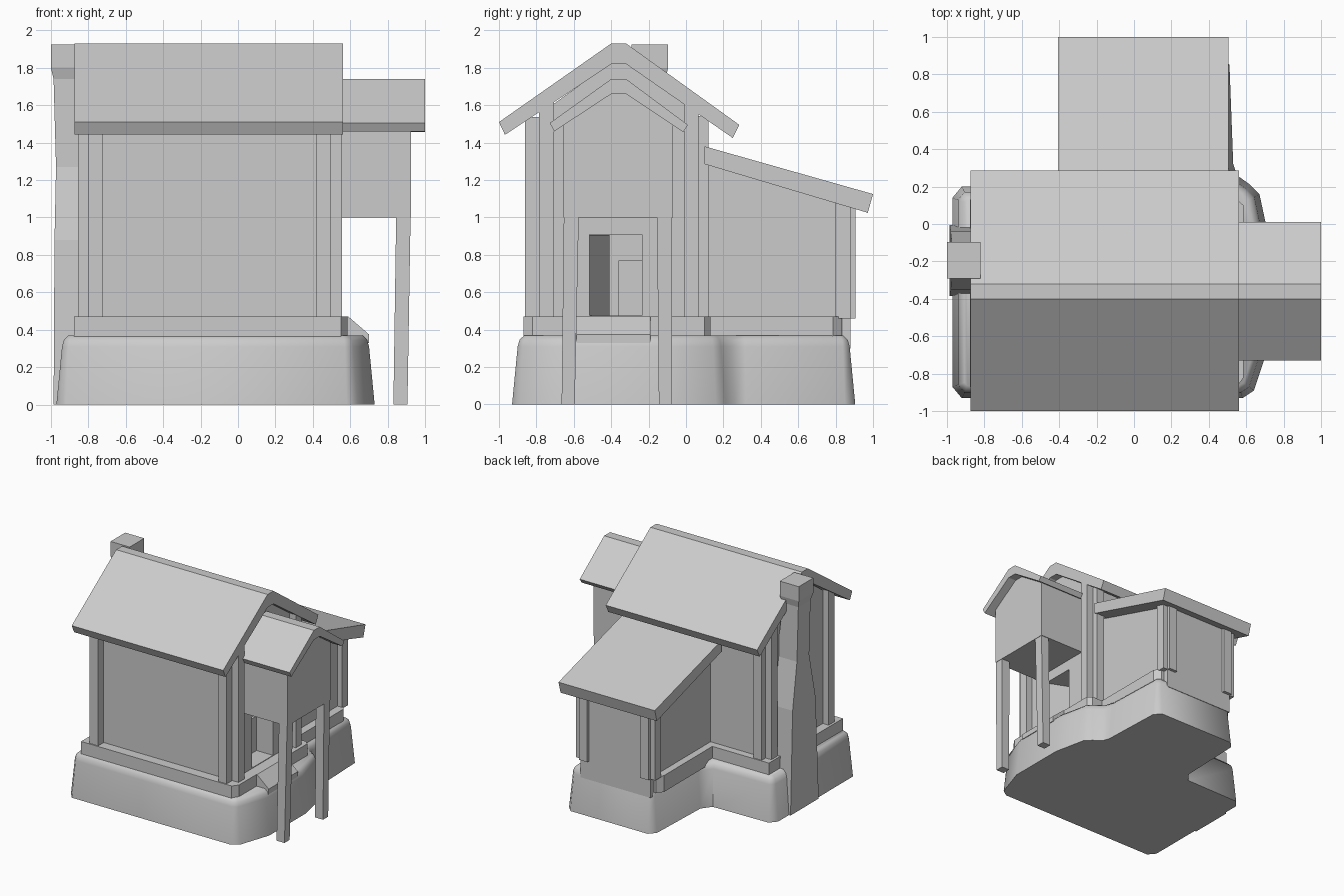
import bpy, bmesh, math

cube = bpy.data.objects.get("Cube")
if cube:
    bpy.data.objects.remove(cube)

grey = bpy.data.materials.new("plain grey")
grey.use_nodes = True
grey.diffuse_color = (0.6, 0.6, 0.6, 1)
grey.node_tree.nodes["Principled BSDF"].inputs["Base Color"].default_value = (0.6, 0.6, 0.6, 1)


def loft(name, rings):
    """Solid skinned through rings with equal point counts."""
    bm = bmesh.new()
    loops = [[bm.verts.new(p) for p in ring] for ring in rings]
    n = len(loops[0])
    for a, b in zip(loops, loops[1:]):
        for i in range(n):
            j = (i + 1) % n
            bm.faces.new((a[i], a[j], b[j], b[i]))
    bm.faces.new(loops[0])
    bm.faces.new(loops[-1])
    bmesh.ops.recalc_face_normals(bm, faces=bm.faces)
    mesh = bpy.data.meshes.new(name)
    bm.to_mesh(mesh)
    bm.free()
    mesh.materials.append(grey)
    obj = bpy.data.objects.new(name, mesh)
    bpy.context.collection.objects.link(obj)
    return obj


def side_profile(name, x0, x1, pts):
    return loft(name, [[(x, y, z) for y, z in pts] for x in (x0, x1)])


def plan(name, z0, z1, pts):
    return loft(name, [[(x, y, z) for x, y in pts] for z in (z0, z1)])


def rect(x0, x1, y0, y1, z):
    return [(x0, y0, z), (x1, y0, z), (x1, y1, z), (x0, y1, z)]


def box(name, x0, x1, y0, y1, z0, z1):
    return loft(name, [rect(x0, x1, y0, y1, z) for z in (z0, z1)])


def cut(target, cutter):
    mod = target.modifiers.new("opening", "BOOLEAN")
    mod.operation = "DIFFERENCE"
    mod.solver = "EXACT"
    mod.object = cutter
    cutter.hide_render = True
    cutter.hide_set(True)


RIDGE = -0.36


def main_under(y):
    """Height of the main roof's underside."""
    return 1.82 - 0.7 * max(abs(y - RIDGE) - 0.04, 0)


# Stone base with flared, rounded sides
outline = [(-0.97, -0.87), (-0.92, -0.93), (0.58, -0.93), (0.64, -0.89),
           (0.73, -0.62), (0.73, -0.12), (0.67, 0.16), (0.62, 0.21),
           (0.55, 0.26), (0.53, 0.32), (0.51, 0.85), (0.46, 0.905),
           (-0.27, 0.905), (-0.32, 0.85), (-0.34, 0.29), (-0.4, 0.21),
           (-0.92, 0.2), (-0.97, 0.14)]


def inset(pts, d):
    out = []
    for i, (x, y) in enumerate(pts):
        (ax, ay), (bx, by) = pts[i - 1], pts[(i + 1) % len(pts)]
        e1 = math.atan2(y - ay, x - ax)
        e2 = math.atan2(by - y, bx - x)
        half = math.remainder(e2 - e1, math.tau) / 2
        k = d / math.cos(half)
        out.append((x - k * math.sin(e1 + half), y + k * math.cos(e1 + half)))
    return out


base = loft("stone_base", [[(x, y, z) for x, y in inset(outline, d)]
                           for z, d in ((0, 0), (0.31, 0.03), (0.345, 0.04), (0.37, 0.065))])
bpy.ops.object.select_all(action="DESELECT")
base.select_set(True)
bpy.context.view_layer.objects.active = base
bpy.ops.object.shade_smooth_by_angle(angle=math.radians(50))

# Sill with chamfered corners
plan("floor_sill", 0.33, 0.47, [
    (-0.875, -0.87), (0.55, -0.87), (0.585, -0.82), (0.585, 0.1), (0.55, 0.13),
    (0.45, 0.13), (0.45, 0.785), (0.41, 0.835), (-0.3, 0.835), (-0.34, 0.785),
    (-0.34, 0.13), (-0.875, 0.13)])
side_profile("annex_floor_edge", -0.28, 0.38, [(0.7, 0.3), (0.88, 0.3), (0.88, 0.5), (0.7, 0.5)])

# Main house walls up to the roof, with a doorway
walls = side_profile("house_walls", -0.8, 0.495, [
    (-0.785, 0.46), (0.068, 0.46), (0.068, main_under(0.068)),
    (-0.32, 1.83), (-0.4, 1.83), (-0.785, main_under(-0.785))])
cut(walls, box("doorway_cutter", 0.2, 0.6, -0.515, -0.235, 0.475, 0.91))
plan("open_door", 0.475, 0.905, [(0.49, -0.515), (0.24, -0.41), (0.23, -0.43), (0.48, -0.535)])
box("indoor_bench", 0.2, 0.34, -0.36, -0.235, 0.47, 0.77)

# Corner posts of the main house
for name, x0, x1 in (("left", -0.8, -0.72), ("right", 0.42, 0.495)):
    box("front_post_" + name, x0, x1, -0.86, -0.78, 0.46, main_under(-0.86) + 0.04)
    box("back_post_" + name, x0, x1, 0.06, 0.12, 0.46, main_under(0.12) + 0.03)
for name, x0, x1 in (("left", -0.855, -0.79), ("right", 0.49, 0.555)):
    for end, y0, y1 in (("front", -0.785, -0.705), ("back", -0.012, 0.068)):
        side_profile("gable_post_%s_%s" % (name, end), x0, x1, [
            (y0, 0.46), (y1, 0.46), (y1, main_under(y1) + 0.02), (y0, main_under(y0) + 0.02)])

# Main roof
side_profile("main_roof", -0.872, 0.56, [
    (-1.0, 1.51), (-0.4, 1.93), (-0.32, 1.93), (0.285, 1.495),
    (0.25, 1.425), (-0.32, 1.82), (-0.4, 1.82), (-0.968, 1.442)])

# Porch: hanging room, roof and splayed posts
side_profile("porch_room", 0.48, 0.925, [
    (-0.655, 1.0), (-0.07, 1.0), (-0.07, 1.5), (-0.32, 1.67), (-0.4, 1.67), (-0.655, 1.5)])
side_profile("porch_roof", 0.48, 0.998, [
    (-0.728, 1.505), (-0.4, 1.74), (-0.32, 1.74), (0.01, 1.495),
    (-0.015, 1.457), (-0.32, 1.66), (-0.4, 1.66), (-0.705, 1.46)])
for name, top, foot in (("front", -0.653, -0.665), ("back", -0.155, -0.145)):
    loft("porch_post_" + name, [rect(0.83, 0.905, foot, foot + 0.07, 0),
                                rect(0.845, 0.922, top, top + 0.08, 1.02)])

# Sloping doorstep
loft("doorstep", [[(0.55, y, 0.47), (0.59, y, 0.47), (0.70, y, 0.375), (0.70, y, 0.33),
                   (0.55, y, 0.32)] for y in (-0.585, -0.19)])

# Rear annex with lean-to roof and corner posts


def annex_under(y):
    return 1.285 - 0.302 * (y - 0.105)


side_profile("annex_walls", -0.28, 0.38, [
    (0.05, 0.46), (0.88, 0.46), (0.88, annex_under(0.88) + 0.01), (0.05, annex_under(0.05))])
side_profile("annex_roof", -0.405, 0.505, [
    (0.1, 1.38), (1.0, 1.125), (0.972, 1.025), (0.1, 1.285)])
for name, side, end in (("left", (-0.325, -0.275), (-0.28, -0.2)),
                        ("right", (0.375, 0.425), (0.3, 0.38))):
    box("annex_side_post_" + name, *side, 0.8, 0.88, 0.46, annex_under(0.88) + 0.03)
    box("annex_back_post_" + name, *end, 0.875, 0.905, 0.46, annex_under(0.905) + 0.02)

# Chimney: flared foot, slim shaft, wider cap
loft("chimney", [rect(x0, x1, y0, y1, z) for x0, x1, y0, y1, z in (
    (-0.985, -0.78, -0.385, -0.005, 0), (-0.98, -0.78, -0.35, -0.04, 0.88),
    (-0.972, -0.78, -0.275, -0.11, 1.27), (-0.985, -0.84, -0.275, -0.11, 1.74),
    (-1.0, -0.82, -0.292, -0.095, 1.8), (-1.0, -0.82, -0.292, -0.095, 1.925))])
